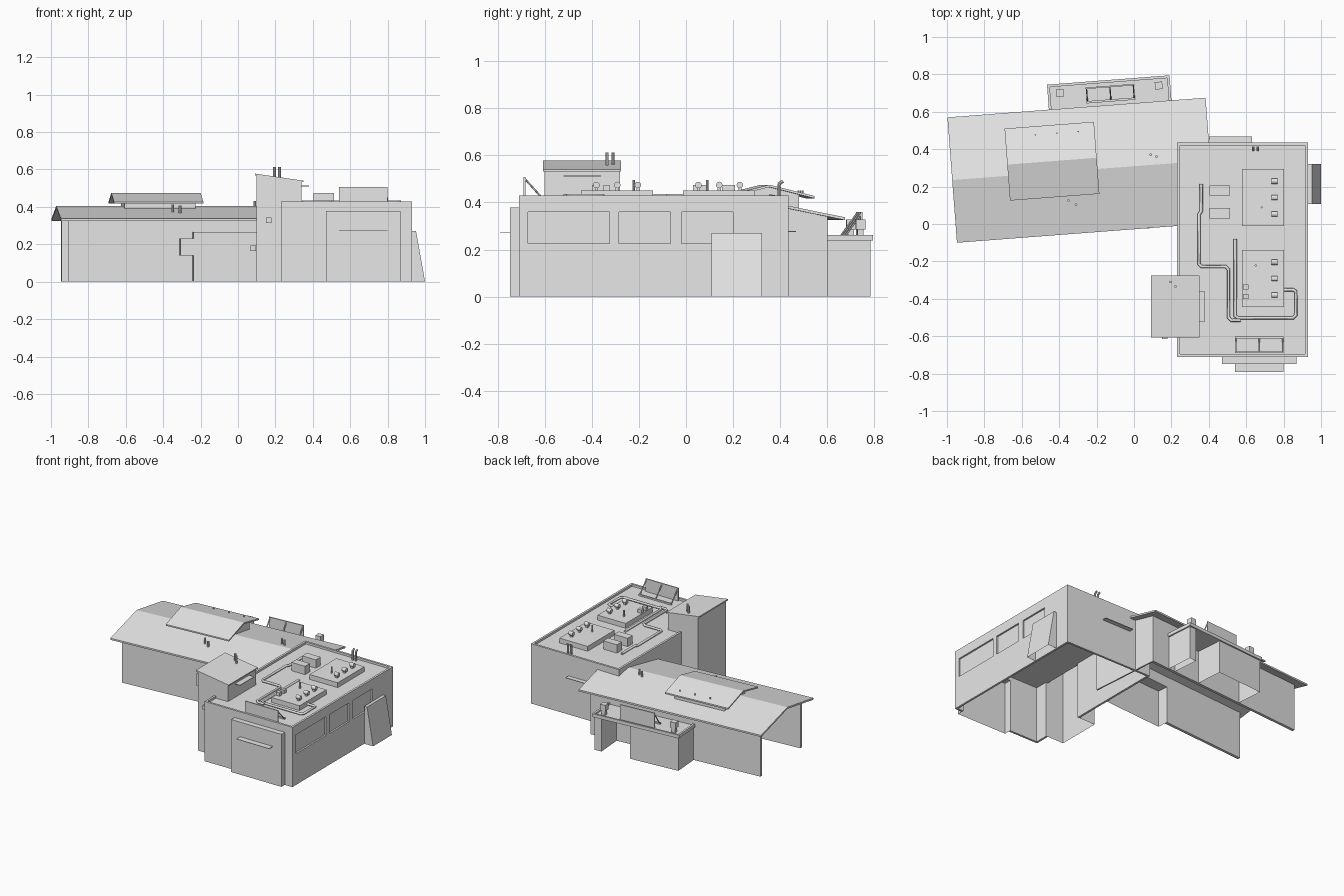
import bpy, bmesh, math
from mathutils import Matrix, Vector

cube = bpy.data.objects.get("Cube")
if cube:
    bpy.data.objects.remove(cube, do_unlink=True)

grey = bpy.data.materials.new("plain_grey")
grey.use_nodes = True
grey.diffuse_color = (0.8, 0.8, 0.8, 1)
grey.node_tree.nodes["Principled BSDF"].inputs["Base Color"].default_value = (0.8, 0.8, 0.8, 1)

WORLD = Matrix.Identity(4)
# The long hall and everything on it sit in a slightly turned frame
HALL = Matrix.Translation((-0.282, 0.2875, 0)) @ Matrix.Rotation(math.radians(4.35), 4, 'Z')


def finish(name, bm, frame):
    bmesh.ops.recalc_face_normals(bm, faces=bm.faces)
    mesh = bpy.data.meshes.new(name)
    bm.to_mesh(mesh)
    bm.free()
    mesh.materials.append(grey)
    ob = bpy.data.objects.new(name, mesh)
    ob.matrix_world = frame
    bpy.context.collection.objects.link(ob)
    return ob


def prism(name, pts, a, b, axis='x', skip=(), frame=WORLD):
    """Extrude a 2D profile along an axis; skip lists open sides."""
    place = {'x': lambda t, p, q: (t, p, q),
             'y': lambda t, p, q: (p, t, q),
             'z': lambda t, p, q: (p, q, t)}[axis]
    bm = bmesh.new()
    lo = [bm.verts.new(place(a, *p)) for p in pts]
    hi = [bm.verts.new(place(b, *p)) for p in pts]
    n = len(pts)
    for i in range(n):
        if i not in skip:
            j = (i + 1) % n
            bm.faces.new((lo[i], lo[j], hi[j], hi[i]))
    if 'a' not in skip:
        bm.faces.new(lo)
    if 'b' not in skip:
        bm.faces.new(hi)
    return finish(name, bm, frame)


def box(name, x, y, z, frame=WORLD, skip=()):
    # sides 0..3 are front, +x, back, -x; 'a' is the bottom, 'b' the top
    pts = [(x[0], y[0]), (x[1], y[0]), (x[1], y[1]), (x[0], y[1])]
    return prism(name, pts, z[0], z[1], 'z', skip, frame)


def rod(name, p, q, r, frame=WORLD, n=8):
    p, q = Vector(p), Vector(q)
    bm = bmesh.new()
    bmesh.ops.create_cone(bm, cap_ends=True, segments=n, radius1=r, radius2=r, depth=(q - p).length)
    turn = (q - p).to_track_quat('Z', 'Y').to_matrix().to_4x4()
    bmesh.ops.transform(bm, matrix=Matrix.Translation((p + q) / 2) @ turn, verts=bm.verts)
    return finish(name, bm, frame)


def pipe(name, pts, z, r=0.009):
    cu = bpy.data.curves.new(name, 'CURVE')
    cu.dimensions = '3D'
    cu.bevel_depth, cu.bevel_resolution, cu.use_fill_caps = r, 1, True
    sp = cu.splines.new('POLY')
    sp.points.add(len(pts) - 1)
    for pt, (x, y) in zip(sp.points, pts):
        pt.co = (x, y, z, 1)
    cu.materials.append(grey)
    bpy.context.collection.objects.link(bpy.data.objects.new(name, cu))


def gable(name, half_front, ridge, half_back, top, eave, t, a, b):
    prism(name, [(half_front, eave), (ridge, top), (half_back, eave), (half_back, eave - t),
                 (ridge, top - t), (half_front, eave - t)], a, b, 'x', frame=HALL)


def sign(name, x, y_panel, y_foot, z, frame=WORLD):
    """Board standing on a roof with raking props behind it."""
    box(name + "_board", x, (y_panel - 0.004, y_panel + 0.004), z, frame)
    box(name + "_foot_rail", x, (y_foot - 0.006, y_foot + 0.006), (z[0], z[0] + 0.01), frame)
    for i in range(3):
        px = x[0] + 0.005 + (x[1] - x[0] - 0.01) * i / 2
        rod(f"{name}_prop_{i}", (px, y_panel, z[1] - 0.006), (px, y_foot, z[0]), 0.004, frame, 6)


# Main block: roof deck and walls rising into a parapet
X0, X1, Y0, Y1, TOP, DECK, T = 0.23, 0.93, -0.71, 0.435, 0.43, 0.415, 0.015
BAY_TOP = 0.378
box("main_roof", (X0, X1 - 0.005), (Y0 + 0.005, Y1 - 0.005), (DECK - 0.01, DECK))
box("back_wall", (X0, X1), (Y1 - T, Y1), (0, TOP))
box("front_wall_right", (X0, 0.47), (Y0, Y0 + T), (0, TOP))
box("front_wall_left", (0.87, X1), (Y0, Y0 + T), (0, TOP))
box("front_wall_top", (0.47, 0.87), (Y0, Y0 + T), (BAY_TOP, TOP))
box("side_wall_front", (X0, X0 + T), (Y0, -0.6), (0, TOP))
box("side_wall_back", (X0, X0 + T), (-0.28, Y1), (0, TOP))
box("side_wall_parapet", (X0, X0 + T), (-0.6, -0.28), (DECK - 0.01, TOP))

# Window wall: recessed sheet behind a frame of bands and piers
box("window_sheet", (X1 - T, X1 - T + 0.003), (Y0, Y1), (0, TOP))
box("window_sill_band", (X1 - T, X1), (Y0, Y1), (0, 0.225))
box("window_head_band", (X1 - T, X1), (Y0, Y1), (0.36, TOP))
for i, y in enumerate([(Y0, -0.67), (-0.325, -0.285), (-0.065, -0.02), (0.2, Y1)]):
    box(f"window_pier_{i}", (X1 - T, X1), y, (0.225, 0.36))

# Front bay, awnings and the leaning side hatch
box("front_bay", (0.47, 0.87), (-0.748, Y0), (0, BAY_TOP), skip=('a', 2))
box("front_awning", (0.54, 0.80), (-0.79, -0.748), (0.27, 0.273))
box("back_awning", (0.40, 0.63), (Y1, 0.468), (0.274, 0.278))
prism("side_hatch", [(X1, 0), (1.0, 0), (0.952, 0.27), (X1, 0.27)], 0.108, 0.322, 'y', skip=(0,))

# Tower with a sloping roof
prism("tower", [(0.10, 0), (X0, 0), (X0, DECK), (0.34, DECK), (0.34, 0.535), (0.10, 0.568)],
      -0.6, -0.28, 'y', skip=(0, 1))
prism("tower_roof", [(0.09, 0.568), (0.35, 0.532), (0.35, 0.54), (0.09, 0.578)], -0.607, -0.275, 'y')
box("tower_awning", (0.34, 0.38), (-0.52, -0.36), (0.51, 0.514))
box("tower_vent", (0.15, 0.18), (-0.616, -0.6), (0.315, 0.343))
for i, (x, y) in enumerate([(0.195, -0.31), (0.222, -0.335)]):
    rod(f"tower_chimney_{i}", (x, y, 0.54), (x, y, 0.612), 0.007)

# Roof plant: platforms, barrel fans, pins, cabinets
for k, y0 in enumerate([-0.445, -0.012]):
    box(f"roof_platform_{k}", (0.578, 0.802), (y0, y0 + 0.305), (DECK, 0.45))
    for i in range(3):
        y = y0 + 0.065 + 0.088 * i
        box(f"fan_stand_{k}_{i}", (0.742, 0.758), (y - 0.007, y + 0.007), (0.45, 0.465))
        rod(f"barrel_fan_{k}_{i}", (0.735, y, 0.474), (0.767, y, 0.474), 0.014, n=12)
for i, (x, y) in enumerate([(0.683, 0.09), (0.65, -0.222)]):
    rod(f"platform_pin_{i}", (x, y, 0.45), (x, y, 0.495), 0.006)
for i, y in enumerate([0.03, 0.152]):
    box(f"roof_cabinet_{i}", (0.405, 0.513), (y, y + 0.055), (DECK, 0.475))
for i, y in enumerate([-0.40, -0.35]):
    box(f"pipe_valve_{i}", (0.582, 0.612), (y, y + 0.026), (0.45, 0.475))
for i, x in enumerate([0.637, 0.662]):
    rod(f"flue_{i}", (x, 0.395, DECK), (x, 0.395, 0.48), 0.007)
    rod(f"flue_tip_{i}", (x, 0.393, 0.478), (x, 0.412, 0.49), 0.007)

# Roof pipes and the front sign
pipe("west_pipe", [(0.36, 0.215), (0.36, 0.07), (0.348, 0.05), (0.348, -0.215), (0.36, -0.228),
                   (0.49, -0.228), (0.505, -0.243), (0.505, -0.5), (0.52, -0.515), (0.57, -0.515)], 0.427)
pipe("east_pipe", [(0.541, -0.08), (0.541, -0.49), (0.555, -0.502), (0.85, -0.502),
                   (0.865, -0.488), (0.865, -0.36), (0.85, -0.352), (0.8, -0.352)], 0.427)
sign("front_sign", (0.54, 0.80), -0.685, -0.607, (DECK, 0.507))

# Long hall: gabled roof, walls open at the far end
gable("hall_roof", -0.336, 0, 0.336, 0.405, 0.337, 0.012, -0.692, 0.692)
W, H, E = 0.265, 0.342, 0.645
box("hall_back_wall", (-E, E), (W - 0.02, W), (0, H), HALL)
box("hall_front_wall", (-E, 0.02), (-W, -W + 0.02), (0, H), HALL)
box("hall_front_wall_top", (0.02, E), (-W, -W + 0.02), (0.267, H), HALL)
prism("hall_end_wall", [(-W, 0), (W, 0), (W, H), (0, 0.395), (-W, H)], E - 0.01, E, 'x', frame=HALL)
box("hall_front_bay", (0.02, 0.5), (-0.325, -W), (0, 0.267), HALL, skip=('a', 2))
box("bay_side_box", (-0.05, 0.02), (-0.32, -W), (0.14, 0.23), HALL)
box("bay_vent", (0.325, 0.355), (-0.337, -0.325), (0.165, 0.193), HALL)

# Raised lantern on the hall roof
gable("lantern_roof", -0.133, 0.06, 0.253, 0.475, 0.427, 0.01, -0.392, 0.087)
prism("lantern_walls", [(-0.07, 0.386), (0, 0.4), (0.19, 0.362), (0.19, 0.434), (0.06, 0.467), (-0.07, 0.434)],
      -0.33, 0.05, 'x', frame=HALL)
for i in range(3):
    u = -0.23 + 0.115 * i
    rod(f"lantern_pin_{i}", (u, 0.207, 0.43), (u, 0.207, 0.45), 0.004, HALL)
for i, (u, v) in enumerate([(-0.08, -0.157), (-0.042, -0.18), (0.377, 0.055), (0.406, 0.042)]):
    z = 0.405 - 0.2 * abs(v)
    rod(f"hall_vent_{i}", (u, v, z - 0.02), (u, v, z + 0.038), 0.007, HALL)

# Rear annex with a rimmed flat roof, a room and an end pier
U0, U1, V1 = -0.148, 0.509, 0.47
box("annex_room", (U0 + 0.01, 0.23), (W, V1 - 0.01), (0, 0.24), HALL, skip=('a',))
box("annex_pier", (0.445, U1 - 0.01), (W, V1 - 0.01), (0, 0.24), HALL, skip=('a',))
box("annex_roof", (U0, U1), (W, V1), (0.238, 0.25), HALL)
box("annex_rim_back", (U0, U1), (V1 - 0.014, V1), (0.25, 0.262), HALL)
for i, u in enumerate([U0, U1 - 0.014]):
    box(f"annex_rim_{i}", (u, u + 0.014), (W, V1 - 0.014), (0.25, 0.262), HALL)
sign("annex_sign", (0.056, 0.317), 0.435, 0.36, (0.25, 0.36), HALL)
for i, u in enumerate([-0.083, 0.447]):
    box(f"annex_cabinet_{i}", (u - 0.02, u + 0.02), (0.4, 0.44), (0.285, 0.328), HALL)
    box(f"annex_cabinet_stand_{i}", (u - 0.013, u + 0.013), (0.407, 0.433), (0.25, 0.285), HALL)
